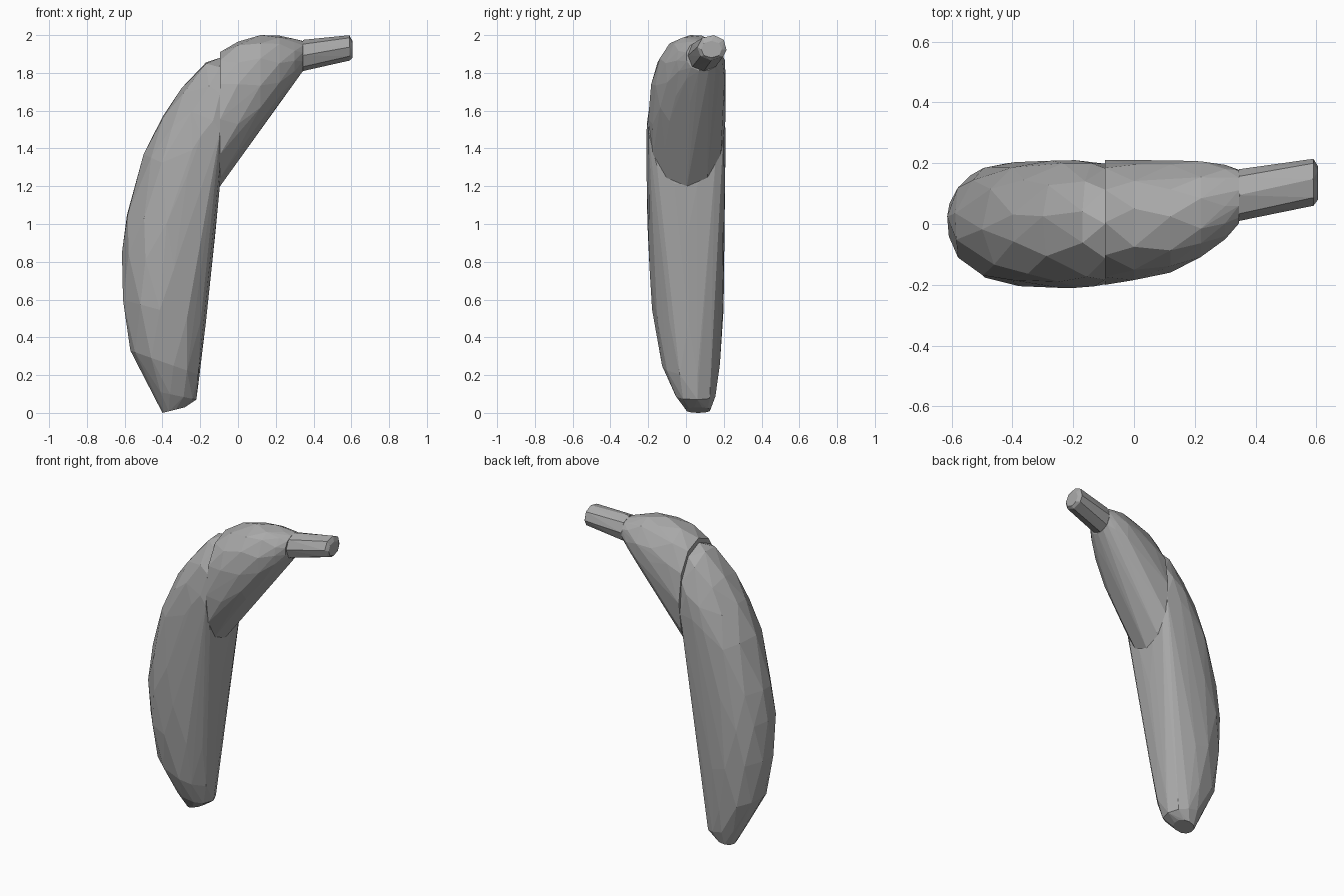
import bpy, bmesh, math, random

random.seed(4)
cube = bpy.data.objects.get("Cube")
if cube:
    bpy.data.objects.remove(cube, do_unlink=True)

grey = bpy.data.materials.new("plain grey")
grey.use_nodes = True
colour = (0.4, 0.4, 0.4, 1)
grey.diffuse_color = colour
grey.node_tree.nodes["Principled BSDF"].inputs["Base Color"].default_value = colour


def faceted_hull(name, rings, sides, twist=0.4):
    """Hull of rings: outer x, z, inner x, z, front y, back y."""
    bm = bmesh.new()
    for k, (ox, oz, ix, iz, y0, y1) in enumerate(rings):
        for i in range(sides):
            # end rings keep even corners, inner rings are slightly irregular
            wobble = 0 if k in (0, len(rings) - 1) else random.uniform(-.2, .2)
            a = math.tau * (i + twist * (k % 2) + wobble) / sides
            c, s = math.cos(a), math.sin(a)
            c = math.copysign(abs(c) ** 0.93, c)
            s = math.copysign(abs(s) ** 0.93, s)
            t = (1 - c) / 2
            bm.verts.new((ox + (ix - ox) * t, (y0 + y1) / 2 + s * (y1 - y0) / 2,
                          oz + (iz - oz) * t))
    hull = bmesh.ops.convex_hull(bm, input=bm.verts)
    spare = set(hull["geom_interior"] + hull["geom_unused"])
    bmesh.ops.delete(bm, geom=[v for v in spare if isinstance(v, bmesh.types.BMVert)],
                     context='VERTS')
    bmesh.ops.dissolve_limit(bm, angle_limit=math.radians(2), verts=bm.verts, edges=bm.edges)
    bmesh.ops.recalc_face_normals(bm, faces=bm.faces)
    mesh = bpy.data.meshes.new(name)
    bm.to_mesh(mesh)
    bm.free()
    mesh.materials.append(grey)
    obj = bpy.data.objects.new(name, mesh)
    bpy.context.collection.objects.link(obj)


# Long lower fruit, from the blunt tip up to the flat seam
faceted_hull("lower_fruit", [
    (-.40, .00, -.28, .03, .00, .13),
    (-.46, .12, -.22, .07, -.06, .16),
    (-.57, .33, -.20, .20, -.13, .18),
    (-.615, .60, -.17, .48, -.18, .20),
    (-.615, .85, -.15, .70, -.195, .205),
    (-.59, 1.05, -.12, .95, -.205, .205),
    (-.50, 1.37, -.095, 1.18, -.21, .21),
    (-.40, 1.57, -.095, 1.22, -.21, .21),
    (-.30, 1.72, -.095, 1.25, -.21, .21),
    (-.17, 1.86, -.095, 1.25, -.205, .205),
    (-.095, 1.88, -.095, 1.20, -.20, .20),
], 11)

# Bent upper fruit, from the seam to the stem collar
faceted_hull("upper_fruit", [
    (-.095, 1.91, -.095, 1.20, -.20, .21),
    (.00, 1.97, .00, 1.34, -.19, .21),
    (.12, 2.00, .12, 1.50, -.16, .21),
    (.22, 2.00, .22, 1.64, -.11, .21),
    (.30, 1.98, .30, 1.75, -.05, .195),
    (.345, 1.97, .345, 1.81, .00, .18),
], 12)

# Stem
faceted_hull("stem", [
    (.345, 1.975, .345, 1.81, .01, .18),
    (.59, 2.00, .59, 1.865, .06, .215),
    (.605, 1.97, .605, 1.88, .08, .19),
], 8, 0)
